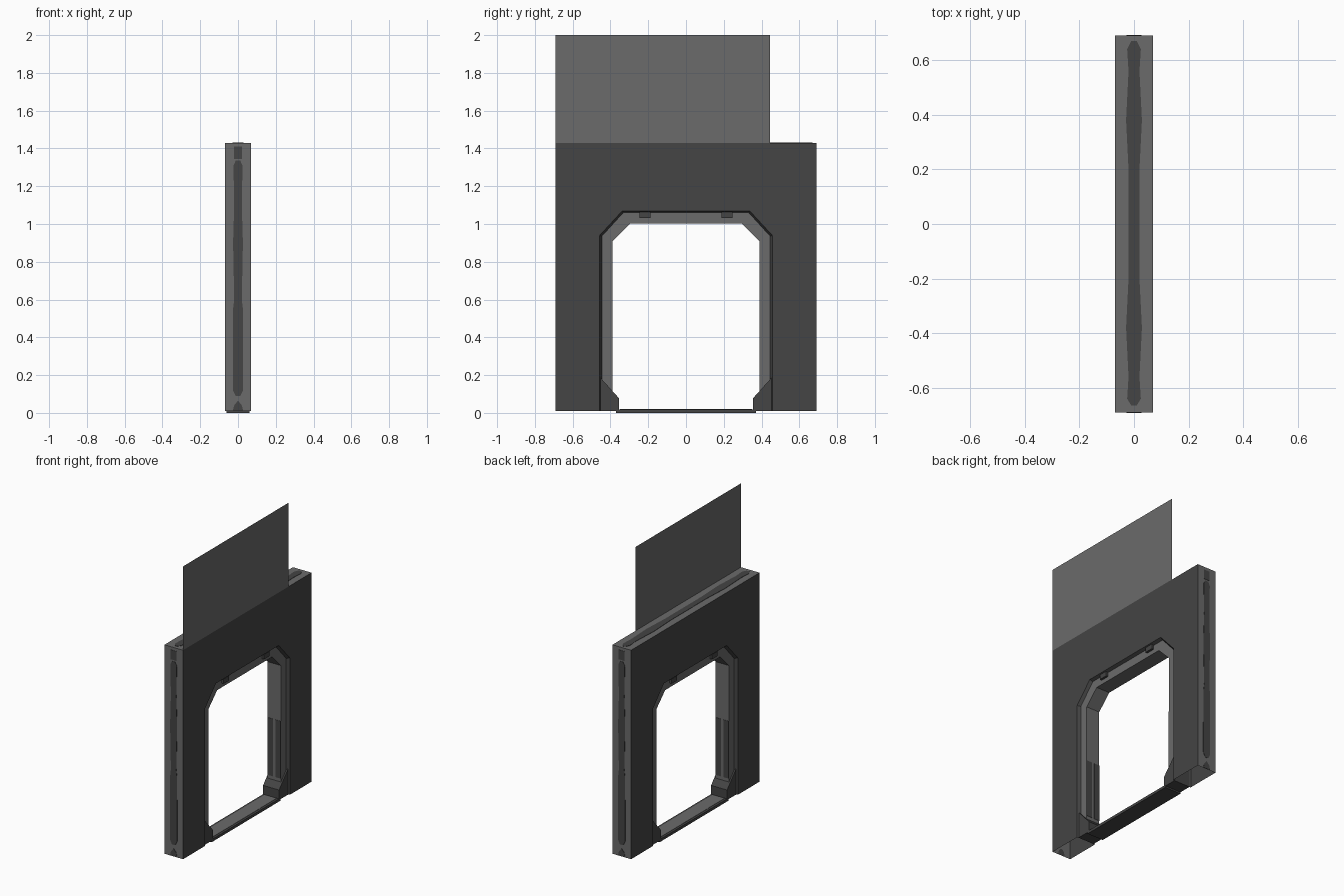
import bpy, bmesh

if "Cube" in bpy.data.objects:
    bpy.data.objects.remove(bpy.data.objects["Cube"])


def material(name, v):
    m = bpy.data.materials.new(name)
    m.diffuse_color = (v, v, v, 1)
    m.use_nodes = True
    m.node_tree.nodes["Principled BSDF"].inputs["Base Color"].default_value = m.diffuse_color
    return m


LIGHT = material("mid grey", 0.145)
DARK = material("dark grey", 0.058)


def make(name, bm, fix_normals=True):
    if fix_normals:
        bmesh.ops.recalc_face_normals(bm, faces=bm.faces[:])
    me = bpy.data.meshes.new(name)
    bm.to_mesh(me)
    bm.free()
    me.materials.append(LIGHT)
    me.materials.append(DARK)
    ob = bpy.data.objects.new(name, me)
    bpy.context.collection.objects.link(ob)
    return ob


def prism(name, pts, axis, lo, hi, colour=1):
    """Extrude a 2D outline along an axis (0=x, 1=y, 2=z)."""
    bm = bmesh.new()

    def ring(d):
        out = []
        for p in pts:
            c = list(p)
            c.insert(axis, d)
            out.append(bm.verts.new(c))
        return out
    a, b = ring(lo), ring(hi)
    n = len(pts)
    bm.faces.new(a)
    bm.faces.new(b)
    for i in range(n):
        bm.faces.new((a[i], a[(i + 1) % n], b[(i + 1) % n], b[i]))
    for f in bm.faces:
        f.material_index = colour
    return make(name, bm)


def rect(u0, u1, v0, v1):
    return [(u0, v0), (u1, v0), (u1, v1), (u0, v1)]


# Wall shell with a stepped, chamfered doorway; hollow and open underneath
def arch(w, spring, cw, top):
    return [(-w, .01), (-w, spring), (-cw, top), (cw, top), (w, spring), (w, .01)]


OUT = [(-.69, .01), (-.69, 1.43), (.69, 1.43), (.69, .01)]
A = arch(.457, .94, .337, 1.07)
B = arch(.446, .935, .332, 1.06)
C = arch(.39, .908, .295, 1.003)

bm = bmesh.new()


def loop(x, pts):
    return [bm.verts.new((x, y, z)) for y, z in pts]


def bridge(a, b, colour):
    for i in range(len(a) - 1):
        f = bm.faces.new((a[i], a[i + 1], b[i + 1], b[i]))
        f.material_index = colour


outer = [loop(x, OUT) for x in (.07, -.07)]
bridge(outer[0], outer[1], 0)
steps = [(.07, A), (.05, B), (.05, C), (-.05, C), (-.05, B), (-.07, A)]
rings = [loop(x, p) for x, p in steps]
for i, colour in enumerate((1, 0, 0, 0, 1)):
    bridge(rings[i], rings[i + 1], colour)
for o, r in ((outer[0], rings[0]), (outer[1], rings[-1])):
    f = bm.faces.new(o + r[::-1])
    f.material_index = 1
make("doorway_wall", bm)

# Thin upper panel, flush with one wall face
bm = bmesh.new()
bm.faces.new([bm.verts.new((.07, y, z)) for y, z in rect(-.69, .445, 1.43, 2.0)])
make("upper_panel", bm, False)

# Threshold: dark body with a lighter tread
prism("threshold", rect(-.06, .06, -.37, .37), 2, 0, .018)
prism("threshold_tread", rect(-.045, .045, -.35, .35), 2, .018, .02, 0)

# Worn dark strips on the outer edges
edge_half = [(.09, .012), (.12, .027), (.55, .026), (.6, .02), (.9, .026),
             (1.1, .02), (1.31, .024), (1.335, .012)]
edge_strip = [(w, z) for z, w in edge_half] + [(-w, z) for z, w in edge_half[::-1]]
top_half = [(-.665, .01), (-.64, .025), (-.56, .02), (-.38, .029), (-.2, .02),
            (.2, .02), (.38, .029), (.56, .02), (.64, .025), (.67, .01)]
top_strip = [(w, y) for y, w in top_half] + [(-w, y) for y, w in top_half[::-1]]
prism("top_strip", top_strip, 2, 1.43, 1.432)

for s, side in ((-1, "left"), (1, "right")):
    lo, hi = sorted((s * .69, s * .692))
    prism("edge_strip_" + side, edge_strip, 1, lo, hi)
    prism("edge_strip_cap_" + side, rect(-.022, .022, 1.345, 1.41), 1, lo, hi)
    prism("edge_strip_foot_" + side,
          [(-.027, .012), (.027, .012), (.02, .04), (0, .065), (-.02, .04)], 1, lo, hi)

    # Sloped corner blocks at the foot of the doorway
    prism("corner_block_" + side,
          [(s * .456, .01), (s * .456, .19), (s * .355, .078), (s * .355, .01)],
          0, -.06, .06)

    for f, face in ((-1, "back"), (1, "front")):
        # Small catches under the lintel
        x0, x1 = sorted((f * .045, f * .065))
        prism("catch_%s_%s" % (side, face),
              rect(s * .217 - .03, s * .217 + .03, 1.032, 1.064), 0, x0, x1)
        # Dark strips on the lower jambs
        x0, x1 = sorted((f * .01, f * .049))
        y0, y1 = sorted((s * .388, s * .39))
        prism("jamb_strip_%s_%s" % (side, face), rect(x0, x1, .14, .53), 1, y0, y1)
